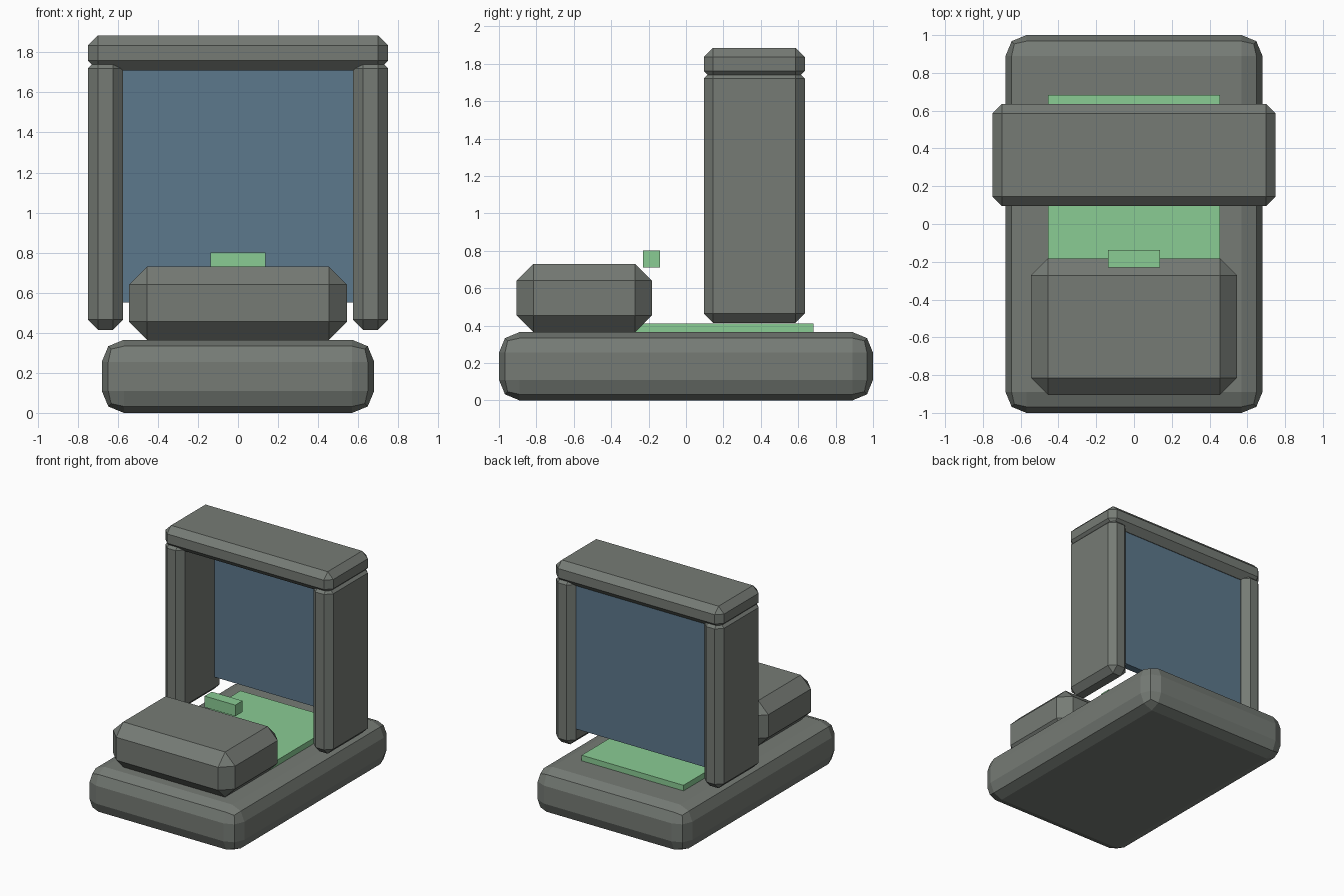
import bpy
import bmesh
from mathutils import Vector

if "Cube" in bpy.data.objects:
    bpy.data.objects.remove(bpy.data.objects["Cube"])


def material(name, rgb):
    m = bpy.data.materials.new(name)
    m.diffuse_color = (*rgb, 1.0)
    m.use_nodes = True
    m.node_tree.nodes["Principled BSDF"].inputs["Base Color"].default_value = m.diffuse_color
    return m


GREY = material("stone_grey", (0.18, 0.198, 0.178))
GREEN = material("soft_green", (0.254, 0.604, 0.296))
BLUE = material("slate_blue", (0.107, 0.188, 0.262))


def box(name, lo, hi, mat, bevel=0.0, segments=1):
    """Flat-shaded box between two corners, with optional bevelled edges."""
    lo, hi = Vector(lo), Vector(hi)
    size, centre = hi - lo, (hi + lo) / 2
    bm = bmesh.new()
    bmesh.ops.create_cube(bm, size=1.0)
    for v in bm.verts:
        v.co = Vector(a * b for a, b in zip(v.co, size))
    if bevel:
        bmesh.ops.bevel(bm, geom=bm.edges[:], offset=bevel, segments=segments,
                        profile=0.5, affect='EDGES')
    mesh = bpy.data.meshes.new(name)
    bm.to_mesh(mesh)
    bm.free()
    mesh.materials.append(mat)
    obj = bpy.data.objects.new(name, mesh)
    obj.location = centre
    bpy.context.collection.objects.link(obj)
    return obj


# Rounded base slab
box("base", (-0.68, -1, 0), (0.68, 1, 0.365), GREY, 0.11, 2)

# Chamfered block at the front
box("front_block", (-0.545, -0.905, 0.365), (0.545, -0.182, 0.73), GREY, 0.09)

# Gate: two pillars and a lintel
for side, x in (("left", -0.6625), ("right", 0.6625)):
    box(side + "_pillar", (x - 0.0875, 0.095, 0.415),
        (x + 0.0875, 0.635, 1.77), GREY, 0.05)
box("lintel", (-0.75, 0.095, 1.71), (0.75, 0.635, 1.885), GREY, 0.05)

# Blue panel between the pillars, near the back
box("gate_panel", (-0.58, 0.52, 0.55), (0.58, 0.58, 1.75), BLUE)

# Green floor plate and the small bar above the block
box("floor_plate", (-0.455, -0.28, 0.36), (0.455, 0.682, 0.41), GREEN)
box("indicator_bar", (-0.137, -0.23, 0.71), (0.137, -0.138, 0.8), GREEN)
